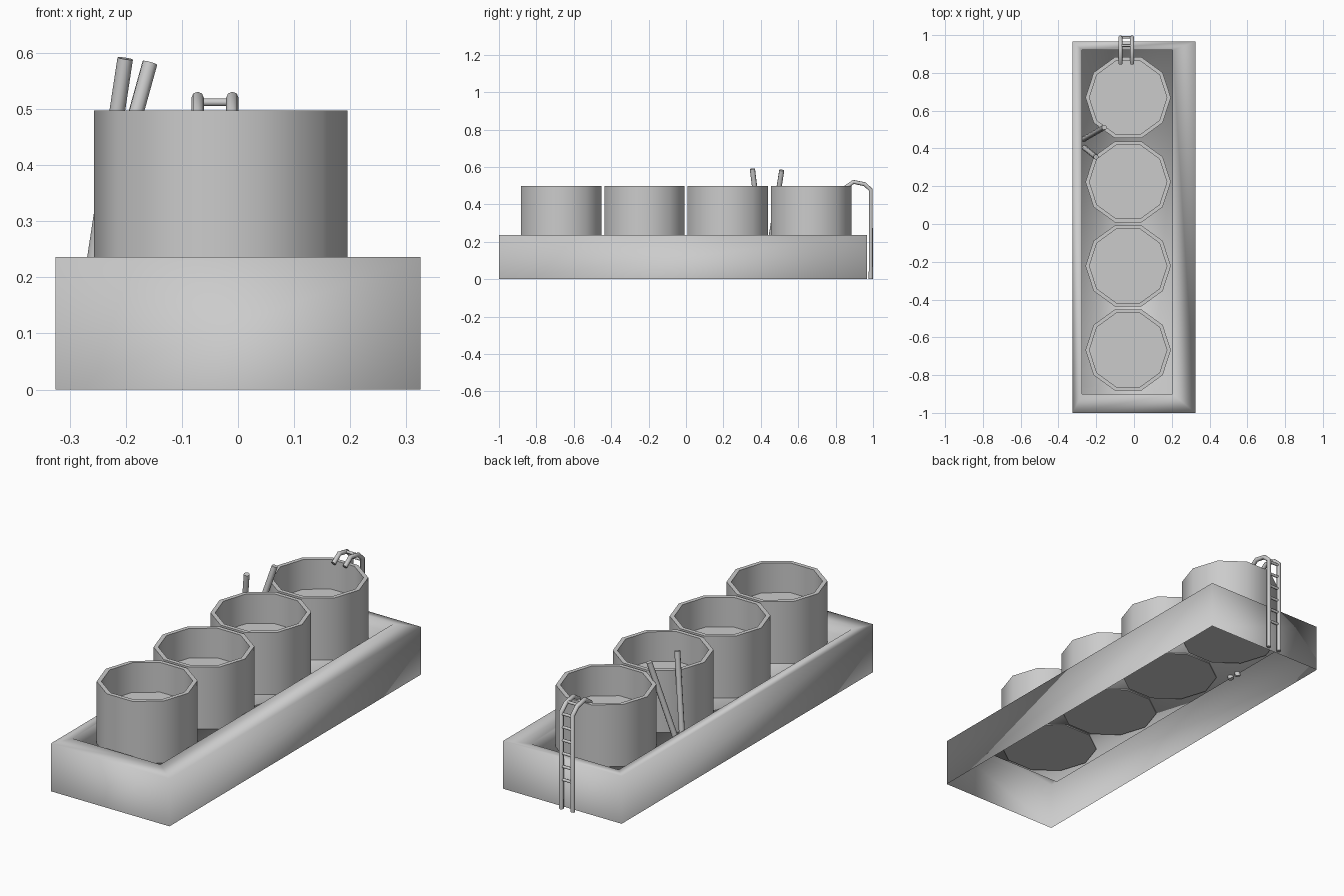
import bpy, math

if "Cube" in bpy.data.objects:
    bpy.data.objects.remove(bpy.data.objects["Cube"])

def add_mesh(name, rings, cap_first, cap_last):
    """Skin a stack of equal-length rings, optionally closing the ends."""
    n = len(rings[0])
    verts = [p for ring in rings for p in ring]
    faces = []
    for k in range(len(rings) - 1):
        a, b = k * n, (k + 1) * n
        for i in range(n):
            j = (i + 1) % n
            faces.append((a + i, a + j, b + j, b + i))
    if cap_first:
        faces.append(tuple(reversed(range(n))))
    if cap_last:
        faces.append(tuple(range(len(verts) - n, len(verts))))
    me = bpy.data.meshes.new(name)
    me.from_pydata(verts, [], faces)
    ob = bpy.data.objects.new(name, me)
    bpy.context.collection.objects.link(ob)
    return ob

def smooth(ob, angle=None):
    bpy.ops.object.select_all(action='DESELECT')
    ob.select_set(True)
    bpy.context.view_layer.objects.active = ob
    if angle is None:
        bpy.ops.object.shade_smooth()
    else:
        bpy.ops.object.shade_smooth_by_angle(angle=math.radians(angle))

def rect(x0, x1, y0, y1, z):
    return [(x0, y0, z), (x1, y0, z), (x1, y1, z), (x0, y1, z)]

def circle(cx, cy, r, z, n=10):
    return [(cx + r * math.cos(math.tau * i / n),
             cy + r * math.sin(math.tau * i / n), z) for i in range(n)]

def tube(name, points, r):
    cu = bpy.data.curves.new(name, 'CURVE')
    cu.dimensions = '3D'
    cu.bevel_depth = r
    cu.bevel_resolution = 2
    cu.use_fill_caps = True
    sp = cu.splines.new('POLY')
    sp.points.add(len(points) - 1)
    for p, co in zip(sp.points, points):
        p.co = (*co, 1)
    tmp = bpy.data.objects.new(name, cu)
    bpy.context.collection.objects.link(tmp)
    bpy.context.view_layer.update()
    me = bpy.data.meshes.new_from_object(
        tmp.evaluated_get(bpy.context.evaluated_depsgraph_get()))
    bpy.data.objects.remove(tmp)
    ob = bpy.data.objects.new(name, me)
    bpy.context.collection.objects.link(ob)
    smooth(ob, 50)
    return ob

# Tray: open underneath, with a shallow off-centre recess on top
OUT = (-0.325, 0.325, -1.0, 0.967)
INN = (-0.275, 0.205, -0.9, 0.92)
tray = add_mesh("tray", [rect(*OUT, 0), rect(*OUT, 0.236),
                         rect(*INN, 0.236), rect(*INN, 0.19)], False, True)
smooth(tray)

# Four ten-sided open tanks in a row
CX, R, RI = -0.031, 0.226, 0.205
for i, cy in enumerate((-0.667, -0.222, 0.223, 0.669)):
    tank = add_mesh(f"tank_{i + 1}", [
        circle(CX, cy, R, 0.185), circle(CX, cy, R, 0.497),
        circle(CX, cy, RI, 0.497), circle(CX, cy, RI, 0.35)], True, True)
    smooth(tank, 40)

# Ladder hooked over the back tank
RAILS = (-0.072, -0.010)
PROFILE = [(0.988, 0), (0.988, 0.478), (0.955, 0.508), (0.895, 0.52), (0.85, 0.488)]
for name, x in zip(("ladder_rail_left", "ladder_rail_right"), RAILS):
    tube(name, [(x, y, z) for y, z in PROFILE], 0.011)
rungs = [(0.988, 0.145 + 0.065 * k) for k in range(6)] + [(0.945, 0.512)]
for k, (y, z) in enumerate(rungs):
    tube(f"ladder_rung_{k + 1}", [(RAILS[0], y, z), (RAILS[1], y, z)], 0.007)

# Two leaning sticks between the rear tanks
tube("stick_front", [(-0.264, 0.405, 0.175), (-0.201, 0.355, 0.59)], 0.014)
tube("stick_back", [(-0.270, 0.447, 0.175), (-0.157, 0.512, 0.582)], 0.014)
